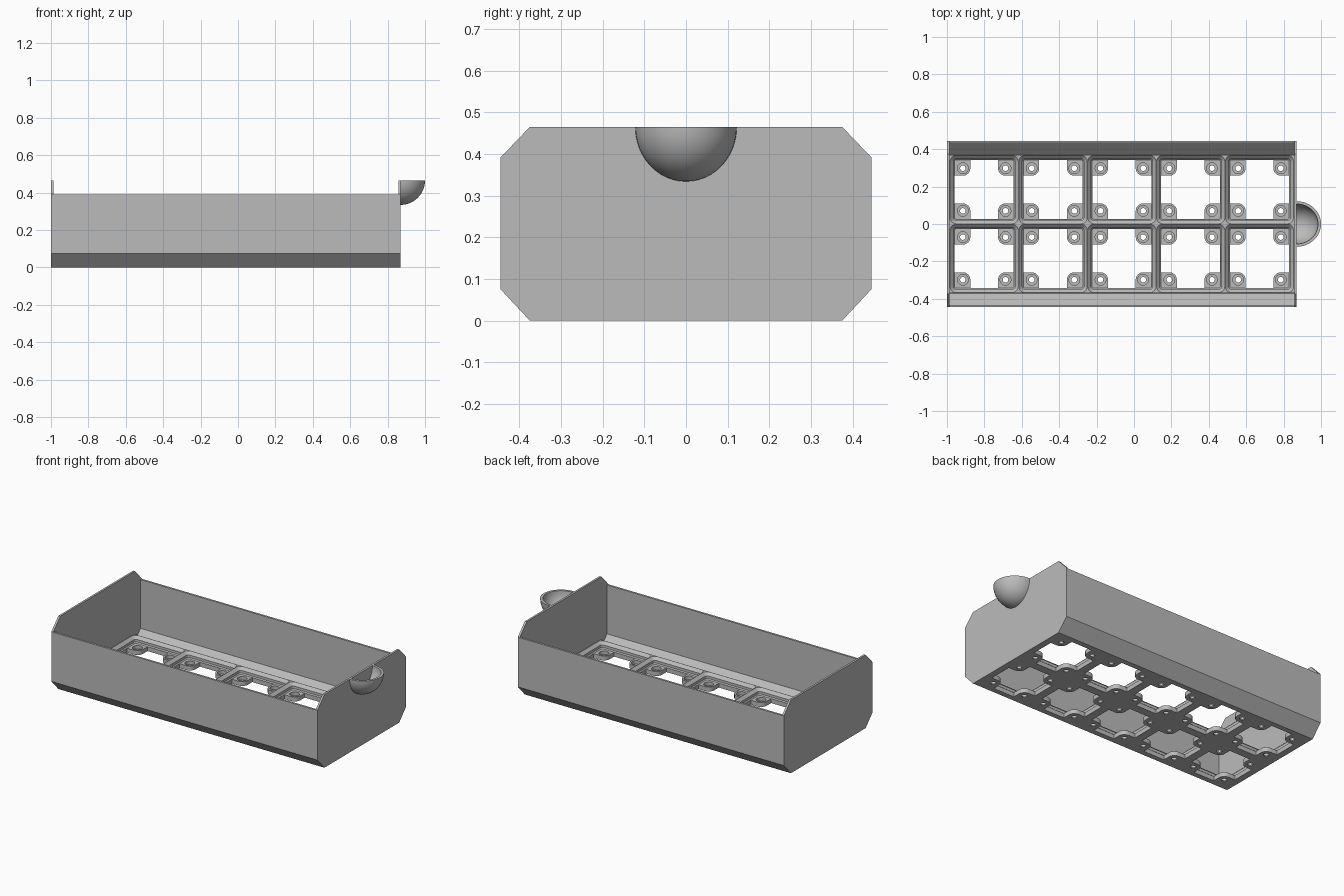
import bpy, bmesh, math
from mathutils import Vector

if "Cube" in bpy.data.objects:
    bpy.data.objects.remove(bpy.data.objects["Cube"])

X0, X1 = -1.0, 0.87           # tray ends
T = 0.013                     # wall thickness
PITCH, CX = 0.368, -0.065     # cell size and tray centre
PAD, TOP = 0.028, 0.068       # magnet pad height and grid height

grey = bpy.data.materials.new("grey plastic")
grey.diffuse_color = (0.5, 0.5, 0.5, 1)
grey.use_nodes = True
grey.node_tree.nodes["Principled BSDF"].inputs["Base Color"].default_value = grey.diffuse_color


def finish(bm, name):
    bmesh.ops.recalc_face_normals(bm, faces=bm.faces)
    me = bpy.data.meshes.new(name)
    bm.to_mesh(me)
    bm.free()
    me.materials.append(grey)
    ob = bpy.data.objects.new(name, me)
    bpy.context.collection.objects.link(ob)
    return ob


def loft(bm, rings):
    """Closed solid through matching rings of points."""
    vs = [[bm.verts.new(p) for p in r] for r in rings]
    n = len(vs[0])
    for a, b in zip(vs, vs[1:]):
        for i in range(n):
            bm.faces.new((a[i], a[(i + 1) % n], b[(i + 1) % n], b[i]))
    bm.faces.new(vs[0][::-1])
    bm.faces.new(vs[-1])


def extrude_x(name, profile, xa, xb):
    bm = bmesh.new()
    loft(bm, [[(x, y, z) for y, z in profile] for x in (xa, xb)])
    return finish(bm, name)


def rounded_square(h, r, seg=5):
    pts = []
    for q in range(4):
        c = Vector((h - r, h - r))
        for i in range(seg + 1):
            a = math.pi / 2 * i / seg
            p = c + Vector((math.cos(a), math.sin(a))) * r
            for _ in range(q):
                p = Vector((-p.y, p.x))
            pts.append(p)
    return pts


def cross_outline(h, c, r, seg=6):
    """Square opening whose corners are filled by rounded pads."""
    quarter = [(h, c - r)]
    for i in range(seg + 1):
        a = math.radians(270 - 90 * i / seg)
        quarter.append((c + r * math.cos(a), c + r * math.sin(a)))
    quarter.append((c - r, h))
    pts = []
    for q in range(4):
        for x, y in quarter:
            for _ in range(q):
                x, y = -y, x
            pts.append(Vector((x, y)))
    return pts


def circle(r, n=20):
    return [Vector((r * math.cos(2 * math.pi * i / n), r * math.sin(2 * math.pi * i / n)))
            for i in range(n)]


cells = [Vector((CX + (i - 2) * PITCH, (j - 0.5) * PITCH)) for i in range(5) for j in range(2)]
holes = [c + Vector((sx * 0.114, sy * 0.114)) for c in cells for sx in (-1, 1) for sy in (-1, 1)]


def cut(target, centres, layers):
    """Subtract one lofted cutter at each centre; layers are (outline, z)."""
    bm = bmesh.new()
    for c in centres:
        loft(bm, [[(p.x + c.x, p.y + c.y, z) for p in outline] for outline, z in layers])
    cutter = finish(bm, "cutter")
    cutter.hide_render = True
    mod = target.modifiers.new("cut", 'BOOLEAN')
    mod.operation = 'DIFFERENCE'
    mod.solver = 'EXACT'
    mod.object = cutter
    me = bpy.data.meshes.new_from_object(target.evaluated_get(bpy.context.evaluated_depsgraph_get()))
    target.modifiers.clear()
    target.data = me
    bpy.data.objects.remove(cutter)


# Grid floor with stepped sockets, openings, magnet recesses and screw holes
g = 0.368
grid = extrude_x("grid_floor", [(-g, 0), (g, 0), (g, TOP), (-g, TOP)], X0 + T, X1 - T)
cut(grid, cells, [(rounded_square(0.159, 0.010), PAD),
                  (rounded_square(0.165, 0.016), PAD + 0.006),
                  (rounded_square(0.165, 0.016), PAD + 0.022),
                  (rounded_square(0.183, 0.034), TOP),
                  (rounded_square(0.183, 0.034), TOP + 0.02)])
cross = cross_outline(0.158, 0.114, 0.040)
cut(grid, cells, [(cross, -0.02), (cross, PAD + 0.004)])
cut(grid, holes, [(circle(0.029), PAD - 0.021), (circle(0.029), PAD + 0.004)])
cut(grid, holes, [(circle(0.015), -0.02), (circle(0.015), PAD)])

# Long side walls with chamfered foot
wall = [(g, 0), (0.375, 0), (0.445, 0.075), (0.445, 0.39), (0.432, 0.39),
        (0.432, 0.080), (0.371, 0.019), (g, 0.019)]
extrude_x("back_wall", wall, X0 + T, X1 - T)
extrude_x("front_wall", [(-y, z) for y, z in wall], X0 + T, X1 - T)

# Octagonal end plates
half = [(0.375, 0), (0.445, 0.075), (0.445, 0.392), (0.375, 0.465)]
plate = half + [(-y, z) for y, z in reversed(half)]
extrude_x("left_end", plate, X0, X0 + T)
extrude_x("right_end", plate, X1 - T, X1)


# Hollow quarter-round scoop handle
def shell(bm, rx, ry, rz, nu=24, nv=12):
    rows = []
    for j in range(nv):
        e = math.pi / 2 * j / nv
        rows.append([bm.verts.new((X1 - 0.001 + rx * math.cos(e) * math.sin(math.pi * i / nu),
                                   -ry * math.cos(e) * math.cos(math.pi * i / nu),
                                   0.465 - rz * math.sin(e))) for i in range(nu + 1)])
    tip = bm.verts.new((X1 - 0.001, 0, 0.465 - rz))
    for a, b in zip(rows, rows[1:]):
        for i in range(nu):
            bm.faces.new((a[i], a[i + 1], b[i + 1], b[i]))
    for i in range(nu):
        bm.faces.new((rows[-1][i], rows[-1][i + 1], tip))
    return rows, tip


bm = bmesh.new()
outer, tip_o = shell(bm, 0.131, 0.122, 0.131)
inner, tip_i = shell(bm, 0.115, 0.107, 0.115)
for i in range(24):           # rim
    bm.faces.new((outer[0][i], outer[0][i + 1], inner[0][i + 1], inner[0][i]))
for s in (0, -1):             # edge against the end plate
    o = [r[s] for r in outer] + [tip_o]
    n = [r[s] for r in inner] + [tip_i]
    for k in range(len(o) - 1):
        bm.faces.new((o[k], o[k + 1], n[k + 1], n[k]))
handle = finish(bm, "scoop_handle")
bpy.ops.object.select_all(action='DESELECT')
for ob in (handle, grid):
    ob.select_set(True)
bpy.context.view_layer.objects.active = handle
bpy.ops.object.shade_smooth_by_angle(angle=math.radians(30))
